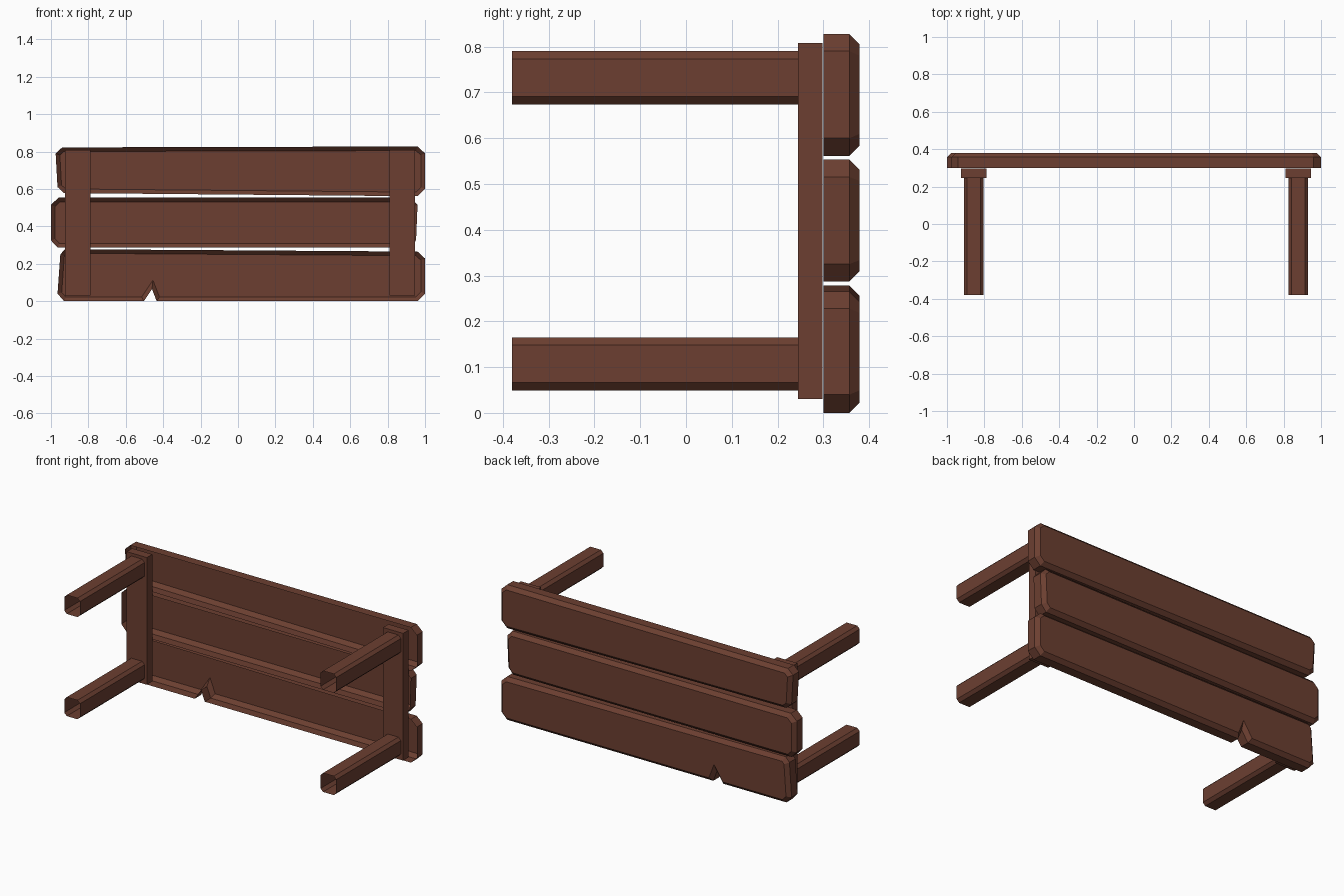
import bpy, bmesh

if "Cube" in bpy.data.objects:
    bpy.data.objects.remove(bpy.data.objects["Cube"])

wood = bpy.data.materials.new("brown wood")
wood.diffuse_color = (0.150, 0.0497, 0.0307, 1)
wood.use_nodes = True
wood.node_tree.nodes["Principled BSDF"].inputs["Base Color"].default_value = wood.diffuse_color


def make_shell(name, outline, y0, y1, cap=True, bevel=0.0, back=False):
    """Extrude an (x, z) outline, clockwise from the front, along y.
    The front end stays open; the cap can get a chamfered rim."""
    bm = bmesh.new()
    a = [bm.verts.new((x, y0, z)) for x, z in outline]
    b = [bm.verts.new((x, y1, z)) for x, z in outline]
    n = len(outline)
    for i in range(n):
        j = (i + 1) % n
        bm.faces.new((a[j], a[i], b[i], b[j]))
    if back:
        bm.faces.new(a[::-1])
    if cap:
        top = bm.faces.new(b)
        bm.normal_update()
        if bevel:
            bmesh.ops.inset_region(bm, faces=[top], thickness=bevel, depth=bevel,
                                   use_boundary=True, use_even_offset=True)
    bmesh.ops.recalc_face_normals(bm, faces=bm.faces[:])
    me = bpy.data.meshes.new(name)
    bm.to_mesh(me)
    bm.free()
    me.materials.append(wood)
    ob = bpy.data.objects.new(name, me)
    bpy.context.collection.objects.link(ob)
    return ob


# Tabletop planks: uneven outlines with cut corners, hollow towards the legs
planks = {
    "top_plank": [(-0.93, 0.578), (-0.965, 0.61), (-0.975, 0.79), (-0.94, 0.822),
                  (0.96, 0.827), (1.0, 0.79), (1.0, 0.60), (0.96, 0.561)],
    "middle_plank": [(-0.965, 0.287), (-1.0, 0.325), (-1.0, 0.515), (-0.96, 0.553),
                     (0.925, 0.553), (0.96, 0.515), (0.952, 0.325), (0.92, 0.287)],
    "bottom_plank": [(-0.93, 0.0), (-0.965, 0.04), (-0.95, 0.25), (-0.925, 0.278),
                     (0.96, 0.265), (1.0, 0.228), (1.0, 0.04), (0.96, 0.0),
                     (-0.435, 0.0), (-0.46, 0.065), (-0.503, 0.0)],  # last three: notch
}
for name, outline in planks.items():
    make_shell(name, outline, 0.30, 0.357, bevel=0.022)

# Cross bars and hollow legs with chamfered edges
for side, xc in (("left", -0.857), ("right", 0.878)):
    w = 0.068
    make_shell(side + "_cross_bar",
               [(xc - w, 0.03), (xc - w, 0.808), (xc + w, 0.808), (xc + w, 0.03)],
               0.245, 0.298, back=True)
    for level, zc in (("lower", 0.107), ("upper", 0.732)):
        w, h, c = 0.053, 0.058, 0.017
        outline = [(-w + c, -h), (-w, -h + c), (-w, h - c), (-w + c, h),
                   (w - c, h), (w, h - c), (w, -h + c), (w - c, -h)]
        make_shell(f"{side}_{level}_leg", [(xc + x, zc + z) for x, z in outline],
                   -0.38, 0.245, cap=False)
